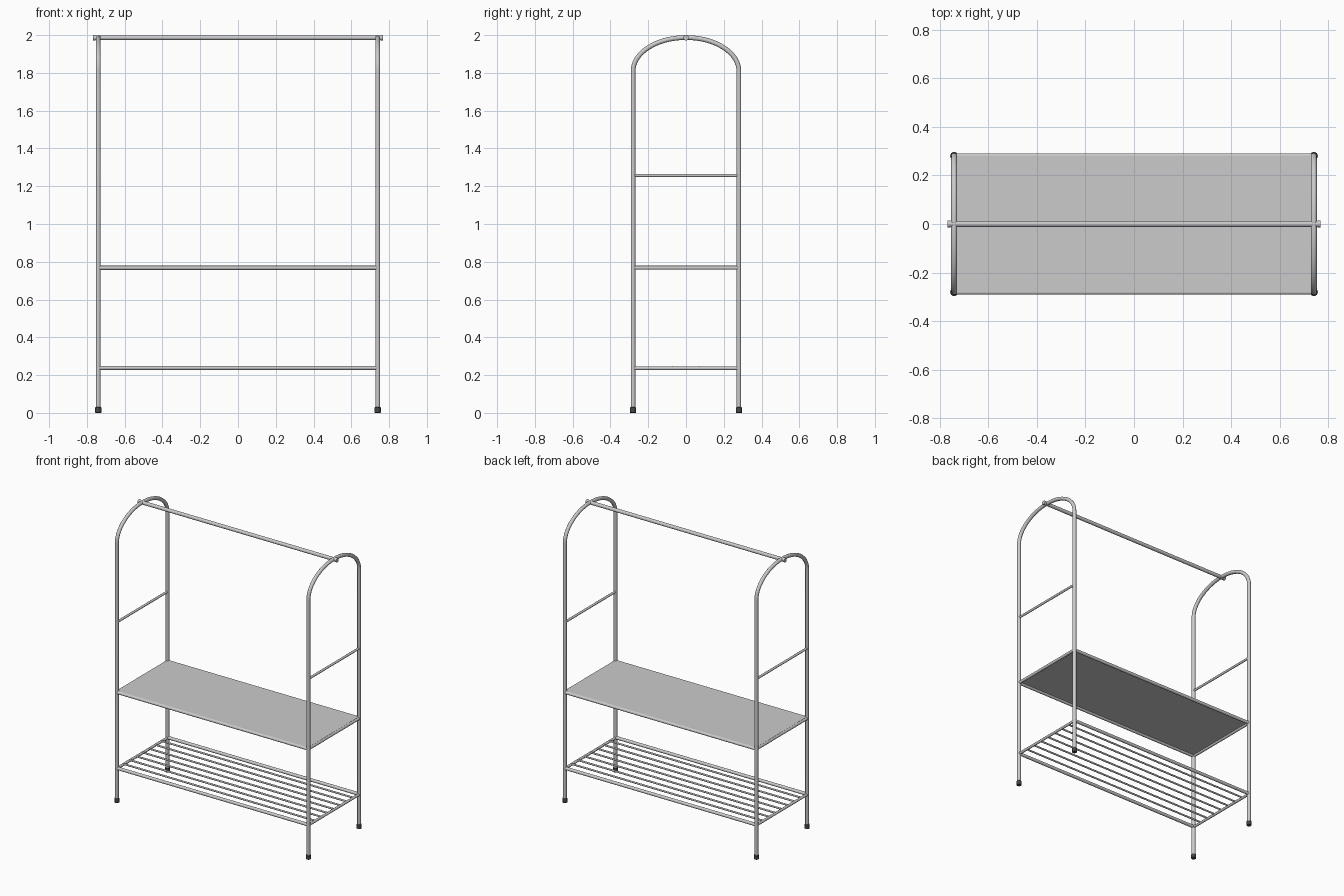
import bpy
from math import sin, cos, pi
from mathutils import Vector

if "Cube" in bpy.data.objects:
    bpy.data.objects.remove(bpy.data.objects["Cube"])

X, Y = 0.74, 0.28          # post positions
Z_ARCH, RISE = 1.81, 0.177  # arch springing height and rise


def smooth(ob):
    bpy.ops.object.select_all(action='DESELECT')
    ob.select_set(True)
    bpy.context.view_layer.objects.active = ob
    bpy.ops.object.shade_smooth_by_angle(angle=0.7)


def bar(name, a, b, r, sides=16):
    """Round bar between two points."""
    a, b = Vector(a), Vector(b)
    d = b - a
    bpy.ops.mesh.primitive_cylinder_add(vertices=sides, radius=r, depth=d.length,
                                        location=(a + b) / 2)
    ob = bpy.context.object
    ob.rotation_euler = d.to_track_quat('Z', 'Y').to_euler()
    ob.name = name
    smooth(ob)
    return ob


def tube(name, pts, r):
    """Bent tube swept along a path, converted to a mesh."""
    cu = bpy.data.curves.new(name, 'CURVE')
    cu.dimensions = '3D'
    cu.bevel_depth = r
    cu.bevel_resolution = 4
    cu.use_fill_caps = True
    sp = cu.splines.new('POLY')
    sp.points.add(len(pts) - 1)
    for p, co in zip(sp.points, pts):
        p.co = (*co, 1)
    ob = bpy.data.objects.new(name, cu)
    bpy.context.collection.objects.link(ob)
    bpy.ops.object.select_all(action='DESELECT')
    ob.select_set(True)
    bpy.context.view_layer.objects.active = ob
    bpy.ops.object.convert(target='MESH')
    ob = bpy.context.object
    ob.name = name
    smooth(ob)
    return ob


rubber = bpy.data.materials.new("dark_rubber")
rubber.diffuse_color = (0.06, 0.06, 0.06, 1)
rubber.use_nodes = True
rubber.node_tree.nodes["Principled BSDF"].inputs["Base Color"].default_value = rubber.diffuse_color

for side, s in (("left", -1), ("right", 1)):
    x = s * X
    # arched end frame
    arc = [(x, -Y * cos(pi * i / 32), Z_ARCH + RISE * sin(pi * i / 32)) for i in range(33)]
    tube(f"{side}_hoop", [(x, -Y, 0.015)] + arc + [(x, Y, 0.015)], 0.0125)
    # side rungs
    bar(f"{side}_upper_rung", (x, -Y, 1.257), (x, Y, 1.257), 0.008)
    bar(f"{side}_shelf_rail", (x, -Y, 0.768), (x, Y, 0.768), 0.010)
    bar(f"{side}_rack_rail", (x, -Y, 0.236), (x, Y, 0.236), 0.009)
    # rod end cap
    bar(f"{side}_rod_cap", (s * 0.755, 0, 1.986), (s * 0.768, 0, 1.986), 0.0145)
    # feet
    for end, t in (("front", -1), ("back", 1)):
        foot = bar(f"{side}_{end}_foot", (x, t * Y, 0), (x, t * Y, 0.03), 0.0165)
        foot.data.materials.append(rubber)
        bev = foot.modifiers.new("round", 'BEVEL')
        bev.width, bev.segments, bev.limit_method = 0.003, 2, 'ANGLE'

# hanging rod
bar("hanging_rod", (-0.765, 0, 1.986), (0.765, 0, 1.986), 0.0125)

# long rails of both shelves
for end, t in (("front", -1), ("back", 1)):
    bar(f"{end}_shelf_rail", (-X, t * Y, 0.768), (X, t * Y, 0.768), 0.011)
    bar(f"{end}_rack_rail", (-X, t * Y, 0.238), (X, t * Y, 0.238), 0.011)

# solid shelf panel
bpy.ops.mesh.primitive_cube_add(size=1, location=(0, 0, 0.774))
panel = bpy.context.object
panel.name = "shelf_panel"
panel.scale = (2 * X, 2 * Y, 0.010)

# lower rack slats
for i in range(-3, 4):
    bar(f"rack_slat_{i + 4}", (-X, i * 0.07, 0.241), (X, i * 0.07, 0.241), 0.006, 12)
